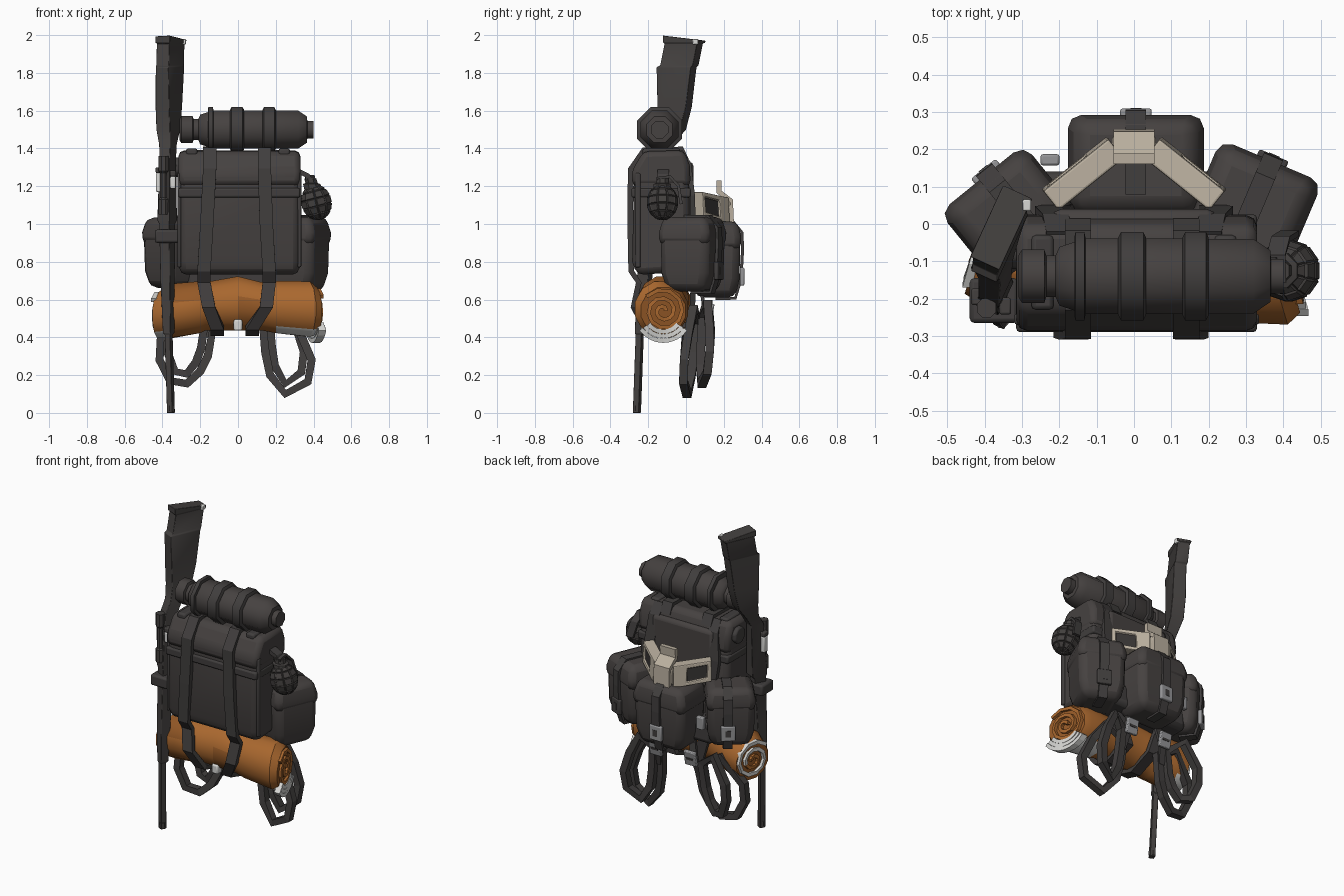
import bpy, bmesh, math
from mathutils import Vector, Matrix

if "Cube" in bpy.data.objects:
    bpy.data.objects.remove(bpy.data.objects["Cube"])


def material(name, *rgb):
    m = bpy.data.materials.new(name)
    m.use_nodes = True
    m.diffuse_color = (*rgb, 1)
    m.node_tree.nodes["Principled BSDF"].inputs["Base Color"].default_value = (*rgb, 1)
    return m


CLOTH = material("charcoal cloth", .061, .054, .052)
STRAP = material("dark webbing", .052, .048, .047)
GUN = material("gun grey", .056, .051, .049)
ORANGE = material("orange blanket", .4, .138, .028)
RUST = material("blanket shadow", .3, .1, .02)
WHITE = material("pale lining", .68, .68, .66)
BEIGE = material("beige shell", .49, .43, .345)
METAL = material("buckle grey", .3, .3, .31)
LENS = material("lens black", .035, .032, .031)
X, Y, Z = Vector((1, 0, 0)), Vector((0, 1, 0)), Vector((0, 0, 1))


def finish(name, bm, mats, bevel=0, smooth=32):
    bmesh.ops.recalc_face_normals(bm, faces=bm.faces)
    me = bpy.data.meshes.new(name)
    bm.to_mesh(me)
    bm.free()
    ob = bpy.data.objects.new(name, me)
    bpy.context.collection.objects.link(ob)
    for m in mats if isinstance(mats, list) else [mats]:
        me.materials.append(m)
    if bevel:
        b = ob.modifiers.new("soft edges", "BEVEL")
        b.width, b.segments, b.limit_method = bevel, 2, "ANGLE"
    if smooth:
        bpy.ops.object.select_all(action="DESELECT")
        ob.select_set(True)
        bpy.context.view_layer.objects.active = ob
        bpy.ops.object.shade_smooth_by_angle(angle=math.radians(smooth))


def ring(c, a, b, n=8, phase=.5):
    turn = [(i + phase) * math.tau / n for i in range(n)]
    return [Vector(c) + a * math.cos(t) + b * math.sin(t) for t in turn]


def skin(rings, closed=False):
    bm = bmesh.new()
    vs = [[bm.verts.new(p) for p in r] for r in rings]
    n = len(rings[0])
    for k in range(len(vs) if closed else len(vs) - 1):
        r, s = vs[k], vs[(k + 1) % len(vs)]
        for i in range(n):
            bm.faces.new((r[i], r[(i + 1) % n], s[(i + 1) % n], s[i]))
    if not closed:
        bm.faces.new(vs[0])
        bm.faces.new(vs[-1])
    return bm


def band(name, pts, across, width, thick, mat, closed=False):
    """Flat strap swept along a path, its width lying along one direction."""
    pts = [Vector(p) for p in pts]
    rings = []
    for i, p in enumerate(pts):
        a = pts[i - 1] if i or closed else p
        b = pts[(i + 1) % len(pts)] if i + 1 < len(pts) or closed else p
        n = (b - a).cross(across).normalized() * thick / 2
        w = across.normalized() * width / 2
        rings.append([p + w + n, p - w + n, p - w - n, p + w - n])
    finish(name, skin(rings, closed), mat, smooth=0)


def box(name, loc, size, mat, frame=Matrix(), bevel=.0, taper=1.0):
    bm = bmesh.new()
    bmesh.ops.create_cube(bm, size=1)
    for v in bm.verts:
        k = taper if v.co.z < 0 else 1
        v.co = Vector((v.co.x * k * size[0], v.co.y * k * size[1], v.co.z * size[2])) + Vector(loc)
    bm.transform(frame)
    finish(name, bm, mat, bevel)


# Main pack: side profile drawn across x
profile = [(-.26, .73), (-.285, .8), (-.275, 1.28), (-.22, 1.37), (-.02, 1.38), (.015, 1.3), (.025, .75)]
finish("main_pack", skin([[Vector((x, y, z)) for y, z in profile] for x in (-.31, .325)]), CLOTH, .035)
lid = [(-.285, 1.2), (-.288, 1.28), (-.225, 1.385), (-.01, 1.39), (.02, 1.31), (.025, 1.2)]
finish("pack_lid", skin([[Vector((x, y, z)) for y, z in lid] for x in (-.315, .33)]), CLOTH, .03)
box("pack_belt", (.007, -.132, 1.165), (.645, .315, .05), STRAP, bevel=.01)
box("back_panel", (0, .015, 1.1), (.44, .05, .46), CLOTH, bevel=.03)
box("lower_belt", (0, .04, .72), (.56, .2, .14), STRAP, bevel=.03)
for s in (-1, 1):
    box("lid_corner", (.245 * s, -.13, 1.38), (.06, .2, .04), STRAP, bevel=.012)
    box("side_piping", (.007 + .318 * s, -.255, 1.02), (.02, .03, .5), STRAP, bevel=.008)
    band("shoulder_root", [(.2 * s, -.03, 1.385), (.21 * s, .015, 1.32), (.23 * s, .035, 1.15),
                           (.2 * s, .04, .95)], X, .07, .025, STRAP)

# Long straps over the pack and round the blanket
for name, xs in (("left_strap", (.14, .15, .165, .15, .075)), ("right_strap", (-.15, -.165, -.18, -.155, -.11))):
    a, b, c, d, e = xs
    band(name, [(a, 0, 1.34), (a, -.02, 1.395), (a, -.225, 1.39), (a, -.293, 1.29), (b, -.295, 1.0),
                (c, -.29, .75), (c, -.25, .69), (d, -.278, .56), (e, -.22, .45), (e, -.12, .422),
                (e, .03, .48), (c, .04, .7)], X, .07, .03, STRAP)

# Padded bottle-shaped roll across the top
shape = [(-.31, .06), (-.3, .077), (-.24, .077), (-.235, .06), (-.21, .06), (-.2, .085), (-.13, .11),
         (.32, .108), (.365, .075), (.367, .05), (.4, .05)]
finish("top_roll", skin([ring((x, -.14, 1.5), Y * r, Z * r) for x, r in shape]), CLOTH, smooth=50)
for x, w in ((-.145, .03), (-.005, .075), (.165, .07)):
    prof = [(-.5, .112), (-.4, .128), (.4, .128), (.5, .112)]
    finish("roll_band", skin([ring((x + k * w, -.14, 1.5), Y * r, Z * r) for k, r in prof]), STRAP, smooth=50)

# Rolled blanket, ends skewed, with lining showing underneath
SKEW = .3
stations = [(-.42, -.075, .515, .122), (-.35, -.09, .54, .148), (-.2, -.115, .56, .142), (-.17, -.115, .565, .132),
            (0, -.12, .58, .148), (.12, -.125, .565, .132), (.2, -.13, .56, .142), (.37, -.13, .55, .152), (.41, -.12, .54, .128)]
rings = []
for x, y, z, r in stations:
    lean = -math.copysign(SKEW, x) if abs(x) > .3 else 0
    rings.append(ring((x, y, z), (Y + X * lean) * r * .95, Z * r, 12))
bm = skin(rings)
bm.normal_update()
for f in bm.faces:
    c = f.calc_center_median()
    in_fold = 0 < c.x < .12 and .5 < c.z < .6 or -.36 < c.x < -.2 and c.z > .62
    if abs(f.normal.x) > .9 or in_fold and c.y < -.12:
        f.material_index = 1
    elif c.z < .45 and (c.x > .18 or c.x < -.34):
        f.material_index = 2
finish("blanket_roll", bm, [ORANGE, RUST, WHITE])
for x, y, z, split in ((-.418, -.075, .52, 10), (.412, -.12, .54, 25)):
    lean = -math.copysign(SKEW, x)

    def spot(t, r, drop=0):
        return x + lean * r * math.cos(t), y + r * math.cos(t), z - drop + r * math.sin(t)

    coil = [spot(k * .6, .012 + k * .0042) for k in range(26)]
    band("blanket_coil", coil[:split + 1], X, .03, .021, ORANGE)
    if split < 20:
        band("lining_coil", coil[split:], X, .03, .023, WHITE)
    else:
        for r in (.095, .119, .143):
            band("lining_edge", [spot(3.75 + k * .24, r, .015) for k in range(9)], X, .04, .023, WHITE)
box("lining_patch", (0, -.215, .465), (.045, .05, .06), WHITE, bevel=.01)


# Three pouches wrapped round the back
def pouch(name, loc, angle, w, d, h, sx, buckle):
    fr = Matrix.Translation(loc) @ Matrix.Rotation(math.radians(angle), 4, "Z")

    def slab(part, steps, mat, bevel):
        rings = [[fr @ Vector((i * w * k / 2, j * d * k / 2, z * h)) for i, j in ((1, 1), (-1, 1), (-1, -1), (1, -1))]
                 for z, k in steps]
        finish(name + part, skin(rings), mat, bevel)

    slab("_body", ((-.5, .8), (-.25, .97), (.2, 1), (.46, .9)), CLOTH, .04)
    slab("_lid", ((.13, 1.03), (.3, 1.04), (.51, .9)), CLOTH, .035)
    path = [(sx, -d * .3, h / 2 + .006), (sx, d / 2 - .04, h / 2 + .006), (sx, d / 2 + .01, h * .36),
            (sx, d / 2 + .012, h * .12), (sx, d / 2 + .004, -h * .25), (sx, d * .4, -h / 2 - .004), (sx, 0, -h / 2 - .005)]
    band(name + "_strap", [fr @ Vector(p) for p in path], fr.to_3x3() @ X, .055, .016, STRAP)
    box(name + "_buckle", (sx, d / 2 + .01, -h * .22), (.085, .024, .095), buckle, fr, .006)
    box(name + "_clip", (sx, d / 2 + .018, -h * .22), (.03, .012, .04), STRAP, fr)


pouch("left_pouch", (.312, .035, .838), -23, .285, .28, .39, .0, STRAP)
pouch("right_pouch", (-.33, .025, .845), 39, .28, .24, .37, .02, METAL)
pouch("middle_pouch", (.005, .157, .81), 0, .35, .26, .4, .0, METAL)
box("gap_buckle", (-.225, .172, .8), (.05, .03, .08), METAL, bevel=.006)

# Hanging harness loops and their adjusters
left = [(.13, .48), (.145, .32), (.17, .2), (.25, .1), (.37, .165), (.39, .28), (.33, .42), (.24, .55)]
right = [(-.13, .46), (-.16, .3), (-.2, .22), (-.27, .155), (-.36, .17), (-.415, .28), (-.41, .39), (-.28, .55)]
for name, loop, s in (("left_loop", left, 1), ("right_loop", right, -1)):
    mx = sum(p[0] for p in loop) / len(loop)
    for k, y, lift, lean in ((1, .005, 0, -.2), (.7, .085, .06, .2)):
        pts = [(mx + (x - mx) * k, y + (z - .1) * .07 + (x - mx) * s * lean, z + lift * (1 - z)) for x, z in loop]
        band(name, pts, Y, .045, .044, STRAP, True)
for s in (-1, 1):
    fr = Matrix.Translation((.125 * s, .13, .53)) @ Matrix.Rotation(-.2, 4, "X")
    box("adjuster", (0, 0, 0), (.08, .024, .095), METAL, fr, .005)
    box("adjuster_slot", (0, 0, 0), (.05, .03, .014), STRAP, fr)
    band("adjuster_tail", [(.1 * s, .08, .66), (.13 * s, .1, .52), (.15 * s, .07, .4)], X, .045, .018, STRAP)

# Rifle standing muzzle down beside the pack
U, W = Vector((.42, .91, 0)), Vector((.91, -.42, 0))
rifle = [(1.995, -.01, .21, .085), (1.96, -.01, .21, .085), (1.955, -.012, .19, .075), (1.84, -.035, .19, .075),
         (1.83, -.05, .2, .075), (1.62, -.06, .165, .08), (1.5, -.075, .13, .08), (1.42, -.12, .085, .065),
         (1.35, -.17, .085, .06), (1.02, -.185, .1, .07), (1, -.195, .075, .06), (.7, -.22, .065, .055),
         (.42, -.24, .05, .045), (.415, -.245, .035, .032), (0, -.26, .035, .032)]
q = math.sqrt(.5)
rings = [ring((-.355 - .02 * math.sin(z * 1.57), y, z), U * d * q, W * w * q, 4) for z, y, d, w in rifle]
for p in rings[0]:
    p.z -= (p.y + .1) * .12
finish("rifle", skin(rings), GUN, .006)
box("butt_swivel", (-.287, .05, 1.965), (.022, .03, .03), WHITE, bevel=.004)
box("rifle_wrap", (-.375, -.205, .935), (.13, .12, .07), STRAP, bevel=.012)
finish("rifle_tube", skin([ring((-.395, -.225, z), X * r, Y * r) for z, r in
                           ((1.36, .028), (1.28, .028), (1.27, .02), (1.14, .02), (1.13, .028), (1.05, .028))]), GUN)
for name, x, y, h in (("rifle_bolt", -.42, -.195, .1), ("rifle_catch", -.345, -.22, .065)):
    box(name, (x, y, 1.22), (.028, .04, h), WHITE, bevel=.006)
    box(name + "_cap", (x, y, 1.235 + h / 2), (.032, .045, .03), GUN, bevel=.006)
finish("muzzle_sight", skin([ring((-.355, -.26, z), X * .02, Y * .02) for z in (.01, .04)]), GUN)
finish("side_coil", skin([ring((x, -.07, 1.3), Y * .055, Z * .055) for x in (-.34, -.3)]), STRAP, .01)

# Grenade hung on the left side
bm = bmesh.new()
bmesh.ops.create_uvsphere(bm, u_segments=10, v_segments=7, radius=.08)
bmesh.ops.scale(bm, vec=(1, 1, 1.15), verts=bm.verts)
bmesh.ops.inset_individual(bm, faces=bm.faces[:], thickness=.005, depth=.006)
tilt = Matrix.Translation((.415, -.125, 1.115)) @ Matrix.Rotation(-.25, 4, "Y")
bm.transform(tilt)
finish("grenade_body", bm, GUN, smooth=0)
finish("grenade_neck", skin([ring(tilt @ Vector((0, 0, z)), X * r, Y * r) for z, r in
                             ((.07, .05), (.1, .05), (.105, .035), (.13, .035))]), GUN)
band("grenade_lever", [tilt @ Vector(p) for p in ((0, -.03, .13), (0, .04, .14), (0, .085, .09), (0, .1, -.01))],
     X, .05, .016, STRAP)
band("grenade_hanger", [(.32, -.12, 1.28), (.37, -.12, 1.255), (.4, -.12, 1.2)], Y, .06, .025, STRAP)

# Beige face mask resting above the pouches
for s in (-1, 1):
    a, b = Vector((.225 * s, .065, 0)), Vector((.05 * s, .205, 0))
    n = Vector((.14 * s, .175, 0)).normalized() * .037
    bm = skin([[p + n + Z * lo, p + n * .8 + Z * hi, p - n + Z * hi, p - n + Z * lo]
               for p, lo, hi in ((a, 1.04, 1.17), (a.lerp(b, .75), 1.012, 1.147), (b, 1.0, 1.14))])
    bmesh.ops.recalc_face_normals(bm, faces=bm.faces)
    outward = [f for f in bm.faces if f.normal.dot(n.normalized()) > .8]
    face = max(outward, key=lambda f: f.calc_area())
    bmesh.ops.inset_region(bm, faces=[face], thickness=.034)
    bmesh.ops.inset_region(bm, faces=[face], thickness=.002, depth=-.012)
    face.material_index = 1
    finish("mask_wing", bm, [BEIGE, LENS], .006, 0)
band("mask_brow", [(0, .175, 1.23), (0, .175, 1.17), (0, .235, 1.125), (0, .24, 1.0)], X, .11, .028, BEIGE)
box("mask_nose", (0, .2, 1.06), (.12, .08, .12), BEIGE, bevel=.012, taper=.8)
